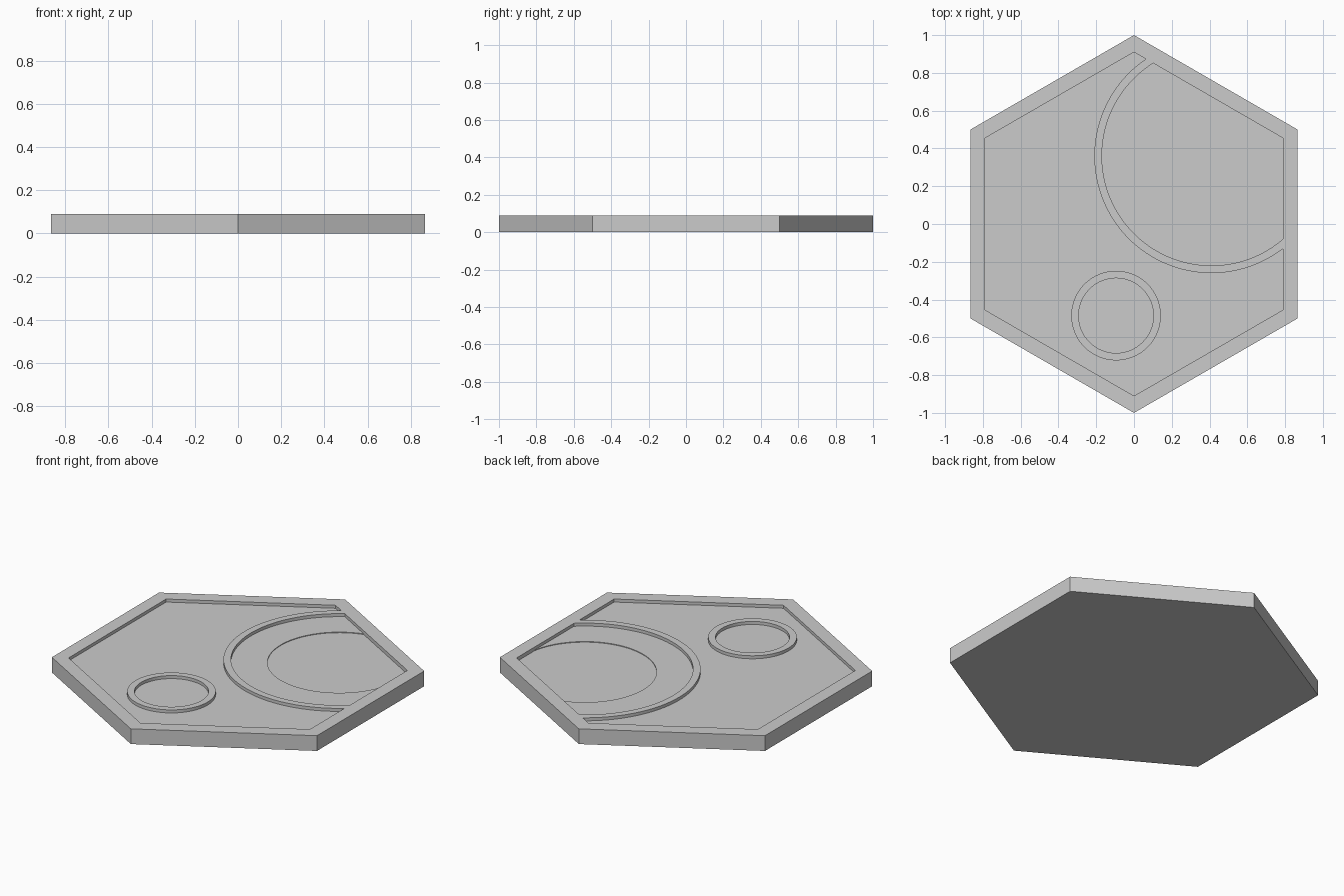
import bpy, math

if "Cube" in bpy.data.objects:
    bpy.data.objects.remove(bpy.data.objects["Cube"])

TOP, FLOOR = 0.09, 0.072
CRATER = (0.41, 0.36)
PIT = (-0.095, -0.485)


def prism(name, sides, radius, z0, z1, centre=(0, 0)):
    """Upright prism; hexagons get a corner on the y axis."""
    bpy.ops.mesh.primitive_cylinder_add(
        vertices=sides, radius=radius, depth=z1 - z0,
        location=(centre[0], centre[1], (z0 + z1) / 2))
    ob = bpy.context.object
    ob.name = name
    bpy.ops.object.transform_apply(location=True, rotation=True, scale=True)
    return ob


def combine(target, tool, operation):
    """Apply a boolean and discard the tool."""
    mod = target.modifiers.new("cut", "BOOLEAN")
    mod.operation, mod.solver, mod.object = operation, "EXACT", tool
    bpy.context.view_layer.objects.active = target
    bpy.ops.object.modifier_apply(modifier=mod.name)
    bpy.data.objects.remove(tool, do_unlink=True)


def ring(name, outer, inner, centre):
    ob = prism(name, 128, outer, 0.03, 0.15, centre)
    combine(ob, prism("ring_hole", 128, inner, 0.0, 0.2, centre), "DIFFERENCE")
    return ob


# Solid hexagonal tile
tile = prism("hexagon_tile", 6, 1.0, 0.0, TOP)

# Recessed floor, leaving the border and both crater rims standing
pocket = prism("floor_pocket", 6, 0.91, FLOOR, 0.12)
combine(pocket, ring("large_rim", 0.62, 0.58, CRATER), "DIFFERENCE")
combine(pocket, ring("small_rim", 0.237, 0.198, PIT), "DIFFERENCE")
combine(tile, pocket, "DIFFERENCE")

# Very shallow inner terrace of the large crater, stopped at the border
terrace = prism("terrace_pocket", 96, 0.385, FLOOR - 0.004, 0.12, CRATER)
combine(terrace, prism("border_limit", 6, 0.91, 0.0, 0.2), "INTERSECT")
combine(tile, terrace, "DIFFERENCE")

# Smooth round walls, crisp edges
bpy.ops.object.select_all(action="DESELECT")
tile.select_set(True)
bpy.context.view_layer.objects.active = tile
bpy.ops.object.shade_smooth_by_angle(angle=math.radians(30))
